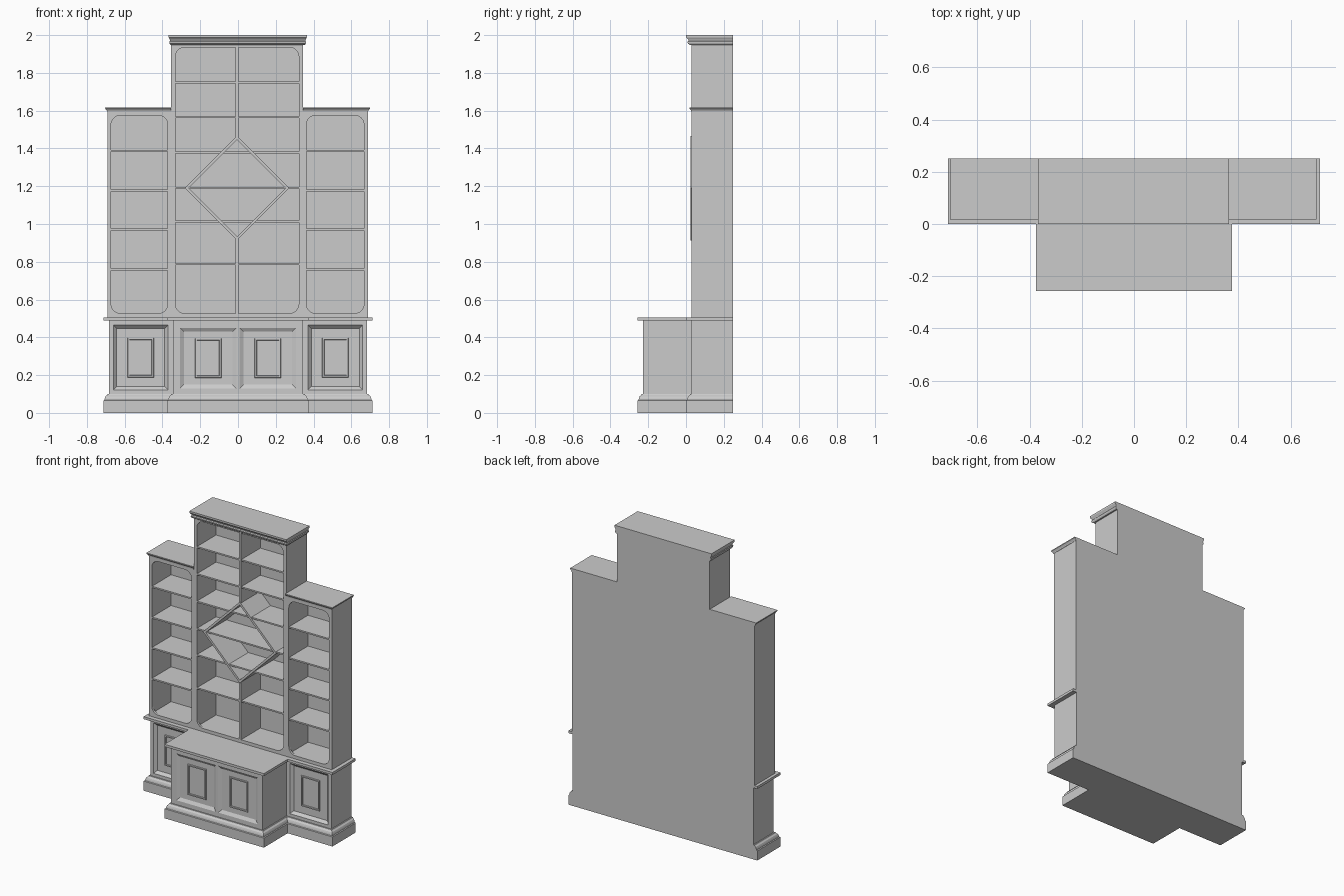
import bpy, bmesh, math

if "Cube" in bpy.data.objects:
    bpy.data.objects.remove(bpy.data.objects["Cube"])

BACK = 0.25
MID = -0.005          # the upper case sits a hair left of centre


def make(name, build):
    bm = bmesh.new()
    build(bm)
    bmesh.ops.recalc_face_normals(bm, faces=bm.faces)
    me = bpy.data.meshes.new(name)
    bm.to_mesh(me)
    bm.free()
    ob = bpy.data.objects.new(name, me)
    bpy.context.collection.objects.link(ob)
    return ob


def loft(bm, rings, closed=False):
    """Bridge matching loops; cap the ends, or join last to first."""
    vs = [[bm.verts.new(p) for p in r] for r in rings]
    n = len(vs[0])
    for a, b in zip(vs, vs[1:] + (vs[:1] if closed else [])):
        for i in range(n):
            j = (i + 1) % n
            bm.faces.new((a[i], a[j], b[j], b[i]))
    if not closed:
        bm.faces.new(vs[0])
        bm.faces.new(vs[-1])


def box(name, x0, x1, y0, y1, z0, z1):
    r = [[(x0, y0, z), (x1, y0, z), (x1, y1, z), (x0, y1, z)] for z in (z0, z1)]
    return make(name, lambda bm: loft(bm, r))


def rect(cx, cz, hx, hz, y):
    return [(cx - hx, y, cz - hz), (cx + hx, y, cz - hz),
            (cx + hx, y, cz + hz), (cx - hx, y, cz + hz)]


def breakfront(name, profile):
    """Stepped base outline, offset outward at each (z, offset)."""
    def ring(z, o):
        s, c, ys, yc = 0.683 + o, 0.345 + o, 0.03 - o, -0.227 - o
        return [(-s, BACK, z), (-s, ys, z), (-c, ys, z), (-c, yc, z),
                (c, yc, z), (c, ys, z), (s, ys, z), (s, BACK, z)]
    return make(name, lambda bm: loft(bm, [ring(z, o) for z, o in profile]))


# Base: plinth, cabinet body, counter
breakfront("plinth", [(0, .03), (.065, .03), (.068, .024), (.078, .022),
                      (.088, .018), (.094, .011), (.1, .008), (.1, 0)])
body = breakfront("cabinet_body", [(.098, 0), (.49, 0)])
breakfront("counter", [(.488, .03), (.505, .03)])

# Door recesses: centre x, centre z, half sizes, face y, bevel, depth
doors = [(s * .158, .29, .149, .16, -.227, .02, .012) for s in (-1, 1)]
doors += [(s * .515, .293, .145, .172, .03, .018, .018) for s in (-1, 1)]


def cut_doors(bm):
    for cx, cz, hx, hz, y, b, d in doors:
        loft(bm, [rect(cx, cz, hx, hz, y - .02), rect(cx, cz, hx, hz, y),
                  rect(cx, cz, hx - b, hz - b, y + d)])


cutter = make("door_cutter", cut_doors)
cutter.hide_render = True
cutter.hide_viewport = True
mod = body.modifiers.new("doors", 'BOOLEAN')
mod.operation = 'DIFFERENCE'
mod.solver = 'EXACT'
mod.object = cutter
dg = bpy.context.evaluated_depsgraph_get()
body.data = bpy.data.meshes.new_from_object(body.evaluated_get(dg))
body.modifiers.clear()
bpy.data.objects.remove(cutter)

# Raised inner frame on every door
for cx, cz, hx, hz, y, b, d in doors:
    f = y + d
    make("door_moulding", lambda bm: loft(bm, [
        rect(cx, cz, .07, .105, f + .001), rect(cx, cz, .068, .103, f - .007),
        rect(cx, cz, .06, .095, f - .007), rect(cx, cz, .058, .093, f + .001)], True))


# Upper cases
FRONT = 0.03


def fillet(name, x, z, sx, sz, r=.05):
    """Concave corner bracket filling an opening's corner."""
    arc = [(x + sx * r * (1 - math.sin(t)), z + sz * r * (1 - math.cos(t)))
           for t in (i * math.pi / 16 for i in range(9))]
    pts = [(x, z)] + arc
    make(name, lambda bm: loft(bm, [[(a, y, b) for a, b in pts]
                                    for y in (FRONT, FRONT + .015)]))


def case(name, x0, x1, ztop, left, right, top, shelves, sides=(0, 1)):
    """Open box with stiles, rails, back, rounded corners and shelves."""
    z0, zi = .505, .527
    a, b = x0 + left, x1 - right
    box(name + "_left_side", x0, a, FRONT, BACK, z0, ztop)
    box(name + "_right_side", b, x1, FRONT, BACK, z0, ztop)
    box(name + "_bottom", a, b, FRONT, BACK, z0, zi)
    box(name + "_top", a, b, FRONT, BACK, ztop - top, ztop)
    box(name + "_back", a, b, BACK - .012, BACK, zi, ztop - top)
    for x, sx in ((a, 1), (b, -1)):
        for z, sz in ((zi, 1), (ztop - top, -1)):
            fillet(name + "_corner", x, z, sx, sz)
    for z in shelves:
        box(name + "_shelf", a, b, FRONT + .003, BACK - .012, z - .005, z + .005)


case("centre_case", MID - .349, MID + .349, 1.95, .022, .022, .015,
     (1.75, 1.565, 1.378, 1.192, 1.013, .787))
side_shelves = (1.388, 1.178, .97, .76)
case("left_case", -.692, MID - .349, 1.6, .02, .018, .025, side_shelves)
case("right_case", MID + .349, .687, 1.6, .018, .02, .025, side_shelves)

# Centre divider, interrupted by the diamond compartment
for z0, z1 in ((.527, .92), (1.46, 1.935)):
    box("centre_divider", MID - .007, MID + .007, FRONT, BACK - .012, z0, z1)


def diamond(h, y):
    c = 1.19
    return [(MID - h, y, c), (MID, y, c - h), (MID + h, y, c), (MID, y, c + h)]


make("diamond_frame", lambda bm: loft(bm, [
    diamond(.277, .025), diamond(.277, BACK - .01),
    diamond(.256, BACK - .01), diamond(.256, .025)], True))


# Cornices: (z, left offset, right offset, front offset)
def cornice(name, x0, x1, profile):
    make(name, lambda bm: loft(bm, [
        [(x0 - l, BACK, z), (x0 - l, FRONT - f, z),
         (x1 + r, FRONT - f, z), (x1 + r, BACK, z)] for z, l, r, f in profile]))


cornice("centre_cornice", -.352, .348, [
    (z, o * .5, o * .55, o) for z, o in
    ((1.948, 0), (1.948, .01), (1.955, .02), (1.965, .022), (1.97, .016),
     (1.976, .018), (1.984, .026), (1.988, .03), (2.0, .03))])
side_profile = ((1.595, .002), (1.601, .003), (1.607, .008), (1.612, .012), (1.618, .012))
cornice("left_cornice", -.692, MID - .349, [(z, o, 0, o) for z, o in side_profile])
cornice("right_cornice", MID + .349, .687, [(z, 0, o, o) for z, o in side_profile])
